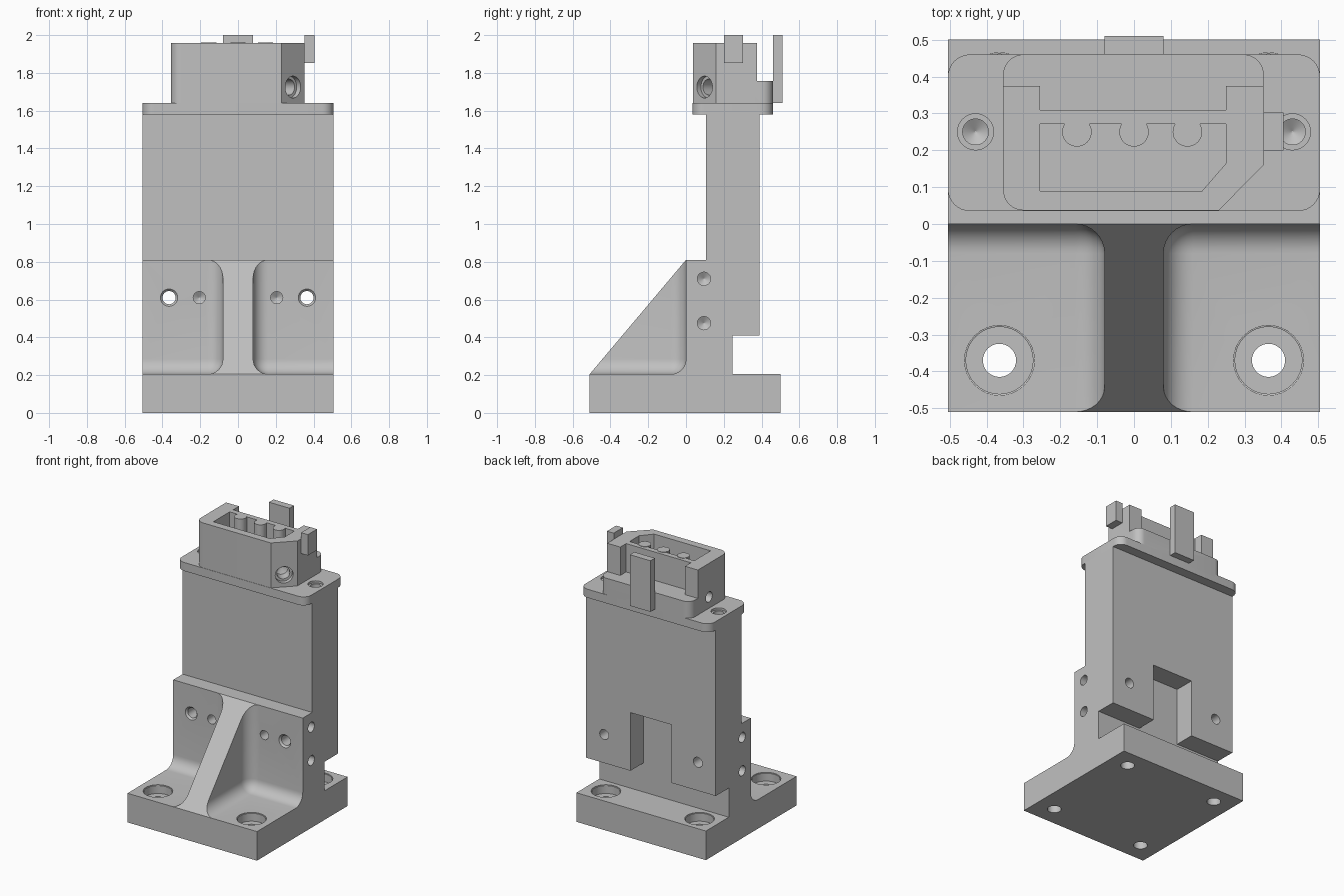
import bpy
import bmesh
import math
from mathutils import Vector

cube = bpy.data.objects.get("Cube")
if cube:
    bpy.data.objects.remove(cube, do_unlink=True)

grey = bpy.data.materials.new("plain_grey")
grey.use_nodes = True
grey.diffuse_color = (0.53, 0.53, 0.53, 1)
grey.node_tree.nodes["Principled BSDF"].inputs["Base Color"].default_value = grey.diffuse_color


def finish(name, bm):
    bmesh.ops.recalc_face_normals(bm, faces=bm.faces)
    mesh = bpy.data.meshes.new(name)
    bm.to_mesh(mesh)
    bm.free()
    mesh.materials.append(grey)
    obj = bpy.data.objects.new(name, mesh)
    bpy.context.collection.objects.link(obj)
    return obj


def rounded(corners, steps=8):
    """Outline from (u, v, radius) corners; radius 0 stays sharp."""
    out = []
    for i, (u, v, r) in enumerate(corners):
        p = Vector((u, v))
        if r == 0:
            out.append(p)
            continue
        a = p + (Vector(corners[i - 1][:2]) - p).normalized() * r
        b = p + (Vector(corners[(i + 1) % len(corners)][:2]) - p).normalized() * r
        c = a + b - p
        for k in range(steps + 1):
            t = k / steps * math.pi / 2
            out.append(c + (a - c) * math.cos(t) + (b - c) * math.sin(t))
    return out


def prism(name, outline, lo, hi, axis="z"):
    bm = bmesh.new()
    if axis == "x":
        verts = [bm.verts.new((lo, p[0], p[1])) for p in outline]
        move = (hi - lo, 0, 0)
    else:
        verts = [bm.verts.new((p[0], p[1], lo)) for p in outline]
        move = (0, 0, hi - lo)
    face = bm.faces.new(verts)
    ext = bmesh.ops.extrude_face_region(bm, geom=[face])["geom"]
    bmesh.ops.translate(bm, vec=move, verts=[g for g in ext if isinstance(g, bmesh.types.BMVert)])
    return finish(name, bm)


def box(name, x, y, z):
    return prism(name, [(x[0], y[0]), (x[1], y[0]), (x[1], y[1]), (x[0], y[1])], *z)


def cut(targets, cutter):
    for target in targets:
        mod = target.modifiers.new("cut", "BOOLEAN")
        mod.operation = "DIFFERENCE"
        mod.solver = "EXACT"
        mod.object = cutter
        bpy.context.view_layer.update()
        with bpy.context.temp_override(object=target, active_object=target):
            bpy.ops.object.modifier_apply(modifier=mod.name)
    bpy.data.objects.remove(cutter, do_unlink=True)


def drill(targets, loc, direction, steps, sides=32):
    """Stepped hole: steps are (depth, radius) along the direction."""
    bm = bmesh.new()
    rings = []
    for depth, r in [(-0.02, steps[0][1])] + steps:
        rings.append([bm.verts.new((r * math.cos(2 * math.pi * k / sides),
                                    r * math.sin(2 * math.pi * k / sides), depth))
                      for k in range(sides)])
    for a, b in zip(rings, rings[1:]):
        for k in range(sides):
            n = (k + 1) % sides
            bm.faces.new((a[k], a[n], b[n], b[k]))
    bm.faces.new(rings[0])
    bm.faces.new(rings[-1])
    cutter = finish("drill", bm)
    cutter.rotation_mode = "QUATERNION"
    cutter.rotation_quaternion = Vector(direction).to_track_quat("Z", "Y")
    cutter.location = loc
    cut(targets, cutter)


def blind(r, depth):
    return [(depth, r), (depth + r * 0.6, 0.002)]


W = 0.505

# Foot, upright plate, rib wedge and tall body as one side profile
body = prism("bracket_body", [
    (-0.51, 0), (0.50, 0), (0.50, 0.205), (0.245, 0.205), (0.245, 0.41), (0.39, 0.41),
    (0.39, 1.60), (0.105, 1.60), (0.105, 0.81), (0, 0.81), (-0.51, 0.205)], -W, W, "x")

# Filleted pockets either side of the rib
for side in (-1, 1):
    pocket = box("pocket", sorted((side * 0.08, side * 0.8)), (-0.8, 0), (0.205, 1.1))
    bm = bmesh.new()
    bm.from_mesh(pocket.data)
    corner = min(bm.verts, key=lambda v: (v.co - Vector((side * 0.08, 0, 0.205))).length)
    bmesh.ops.bevel(bm, geom=list(corner.link_edges), offset=0.08, offset_type="OFFSET",
                    segments=8, profile=0.5, affect="EDGES")
    bmesh.ops.recalc_face_normals(bm, faces=bm.faces)
    bm.to_mesh(pocket.data)
    bm.free()
    cut([body], pocket)

# Slot in the lower back
cut([body], box("slot", (-0.16, 0.16), (0.245, 0.6), (0.3, 0.82)))

# Top flange
flange = prism("top_flange", rounded([
    (-W, 0.035, 0.06), (W, 0.035, 0.06), (W, 0.46, 0.06), (-W, 0.46, 0.06)]), 1.58, 1.64)

# Mounting, fixing and dowel holes
for s in (-1, 1):
    for y in (-0.37, 0.37):
        drill([body], (s * 0.365, y, 0.205), (0, 0, -1),
              [(0.004, 0.095), (0.005, 0.091), (0.06, 0.091), (0.06, 0.045), (0.3, 0.045)])
    drill([body], (s * 0.365, 0, 0.61), (0, 1, 0), [(0, 0.046), (0.012, 0.035), (0.5, 0.035)])
    drill([body], (s * 0.205, 0, 0.61), (0, 1, 0), blind(0.032, 0.1))
    for z in (0.475, 0.71):
        drill([body], (s * W, 0.095, z), (-s, 0, 0), blind(0.035, 0.1))
    drill([body, flange], (s * 0.43, 0.25, 1.64), (0, 0, -1),
          [(0.015, 0.049), (0.015, 0.035), (0.12, 0.035), (0.14, 0.002)])

# Connector housing with one chamfered corner
housing = prism("connector_housing", rounded([
    (-0.355, 0.037, 0.055), (0.23, 0.037, 0), (0.352, 0.16, 0),
    (0.352, 0.46, 0.055), (-0.355, 0.46, 0.055)]), 1.62, 1.957)
cut([housing], box("rear_step", (-0.6, 0.6), (0.375, 0.6), (1.757, 2.2)))
cut([housing], box("rear_notch", (-0.255, 0.25), (0.31, 0.6), (1.757, 2.2)))
cut([housing], prism("socket", [
    (-0.255, 0.09), (0.185, 0.09), (0.25, 0.165), (0.25, 0.272), (-0.255, 0.272)], 1.84, 2.2))
drill([housing], (0.291, 0.0985, 1.725), (-1, 1, 0),
      [(0, 0.058), (0.03, 0.058), (0.03, 0.042), (0.1, 0.042), (0.12, 0.002)])
drill([housing], (-0.355, 0.25, 1.72), (1, 0, 0), blind(0.036, 0.12))

# Contact pins
for i, x in enumerate((-0.155, 0, 0.145)):
    ring = [(x + 0.04 * math.cos(k * math.pi / 16), 0.25 + 0.04 * math.sin(k * math.pi / 16))
            for k in range(32)]
    prism(f"contact_pin_{i + 1}", ring, 1.83, 1.96)

# Latch tabs
box("rear_latch", (-0.08, 0.08), (0.46, 0.51), (1.64, 2.0))
box("side_latch", (0.352, 0.405), (0.2, 0.302), (1.853, 2.0))

# Smooth the rounded surfaces, keep edges sharp
bpy.ops.object.select_all(action="DESELECT")
for obj in bpy.context.collection.objects:
    if obj.type == "MESH" and grey.name in obj.data.materials:
        obj.select_set(True)
        bpy.context.view_layer.objects.active = obj
bpy.ops.object.shade_smooth_by_angle(angle=math.radians(30))
